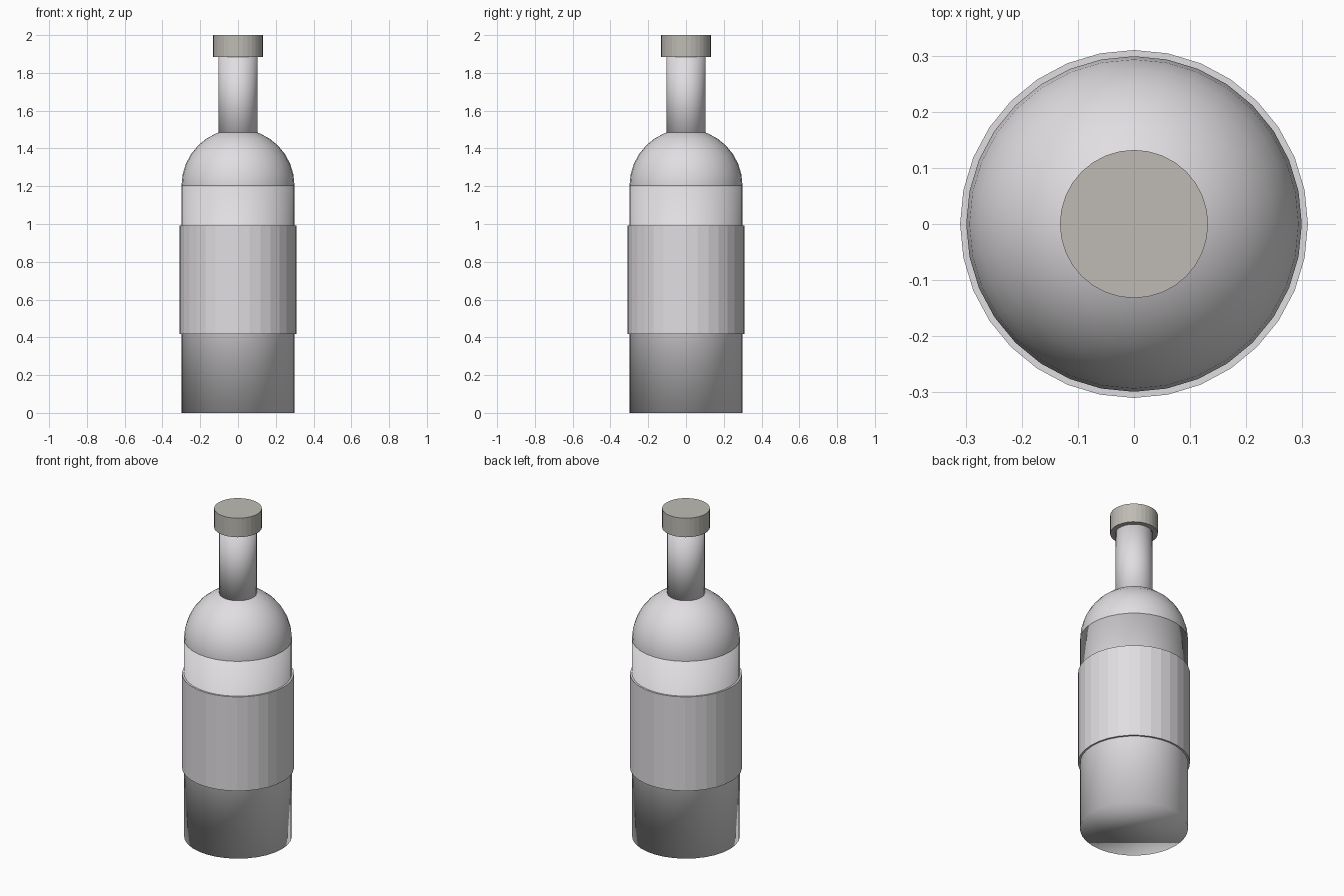
import bpy

if "Cube" in bpy.data.objects:
    bpy.data.objects.remove(bpy.data.objects["Cube"])


def material(name, r, g, b):
    m = bpy.data.materials.new(name)
    m.diffuse_color = (r, g, b, 1)
    m.use_nodes = True
    m.node_tree.nodes["Principled BSDF"].inputs["Base Color"].default_value = m.diffuse_color
    return m


glass = material("pale grey glass", 0.75, 0.73, 0.75)
paper = material("pale grey label", 0.75, 0.73, 0.75)
stopper = material("warm grey cap", 0.52, 0.50, 0.46)


def finish(name, mat, smooth):
    ob = bpy.context.object
    ob.name = name
    ob.data.materials.append(mat)
    if smooth:
        bpy.ops.object.shade_smooth()
    return ob


def cylinder(name, radius, z0, z1, mat, smooth=False):
    bpy.ops.mesh.primitive_cylinder_add(
        vertices=32, radius=radius, depth=z1 - z0, location=(0, 0, (z0 + z1) / 2))
    return finish(name, mat, smooth)


# Bottle body, fully smooth including its ends
cylinder("body", 0.299, 0.0, 1.204, glass, True)

# Rounded shoulder: sphere whose lower half sits inside the body
bpy.ops.mesh.primitive_uv_sphere_add(
    segments=32, ring_count=16, radius=0.299, location=(0, 0, 1.204))
finish("shoulder", glass, True)

# Neck sinks into the shoulder and ends inside the cap
cylinder("neck", 0.104, 1.40, 1.95, glass, True)

# Faceted label sleeve and cap
cylinder("label", 0.31, 0.418, 0.992, paper)
cylinder("cap", 0.132, 1.884, 2.0, stopper)
